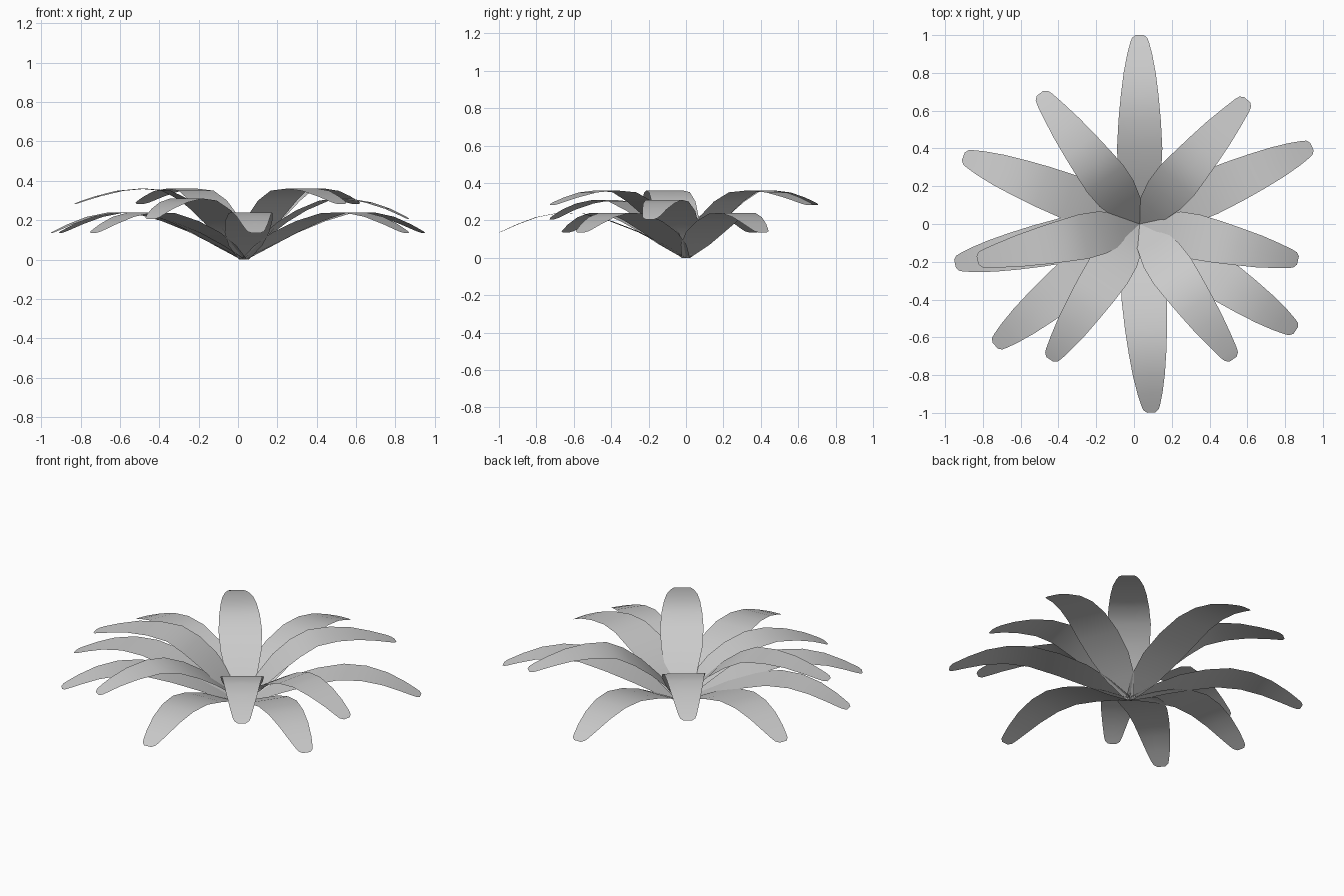
import bpy
import bmesh
from math import cos, sin, radians

if "Cube" in bpy.data.objects:
    bpy.data.objects.remove(bpy.data.objects["Cube"])

CENTRE_X = 0.03

# Arching centre lines (distance from middle, height)
LOW = [(0, 0), (.12, .07), (.25, .137), (.4, .195), (.55, .236), (.68, .24),
       (.8, .217), (.9, .18), (.96, .153), (.985, .142), (1, .135)]
MID = [(0, 0), (.1, .11), (.2, .19), (.3, .25), (.42, .30), (.53, .31),
       (.65, .29), (.75, .258), (.82, .226), (.845, .213), (.86, .205)]
HIGH = [(0, 0), (.1, .125), (.2, .225), (.3, .30), (.4, .35), (.52, .36),
        (.64, .349), (.75, .322), (.83, .297), (.855, .288), (.87, .282)]
# Half widths along a leaf
WIDTH = [.025, .085, .113, .12, .112, .10, .085, .066, .050, .041, .022]


def leaf(name, path, angle, reach):
    a = radians(angle)
    scale = reach / path[-1][0]
    bm = bmesh.new()
    previous = None
    for (r, z), w in zip(path, WIDTH):
        r *= scale
        row = [bm.verts.new((CENTRE_X + r * cos(a) - s * w * sin(a),
                             r * sin(a) + s * w * cos(a), z))
               for s in (-1, 0, 1)]
        if previous:
            for i in range(2):
                bm.faces.new((previous[i], row[i], row[i + 1], previous[i + 1]))
        previous = row
    bm.normal_update()
    # keep the upper side facing up
    if sum(f.normal.z for f in bm.faces) < 0:
        bmesh.ops.reverse_faces(bm, faces=bm.faces[:])
    for f in bm.faces:
        f.smooth = True
    mesh = bpy.data.meshes.new(name)
    bm.to_mesh(mesh)
    bm.free()
    bpy.context.collection.objects.link(bpy.data.objects.new(name, mesh))


# Three tiers of leaves: (angle, reach)
TIERS = [
    ("lower_leaf", LOW, [(90, 1), (24.2, 1), (-34.3, 1), (-86.5, 1),
                         (220, 1), (192.2, 1), (159, 1)]),
    ("middle_leaf", MID, [(-13, .86), (236.5, .86)]),
    ("upper_leaf", HIGH, [(49.2, .87), (-55.3, .87), (192.6, .88), (127.3, .87)]),
]
for tier, path, leaves in TIERS:
    for n, (angle, reach) in enumerate(leaves, 1):
        leaf(f"{tier}_{n}", path, angle, reach)
